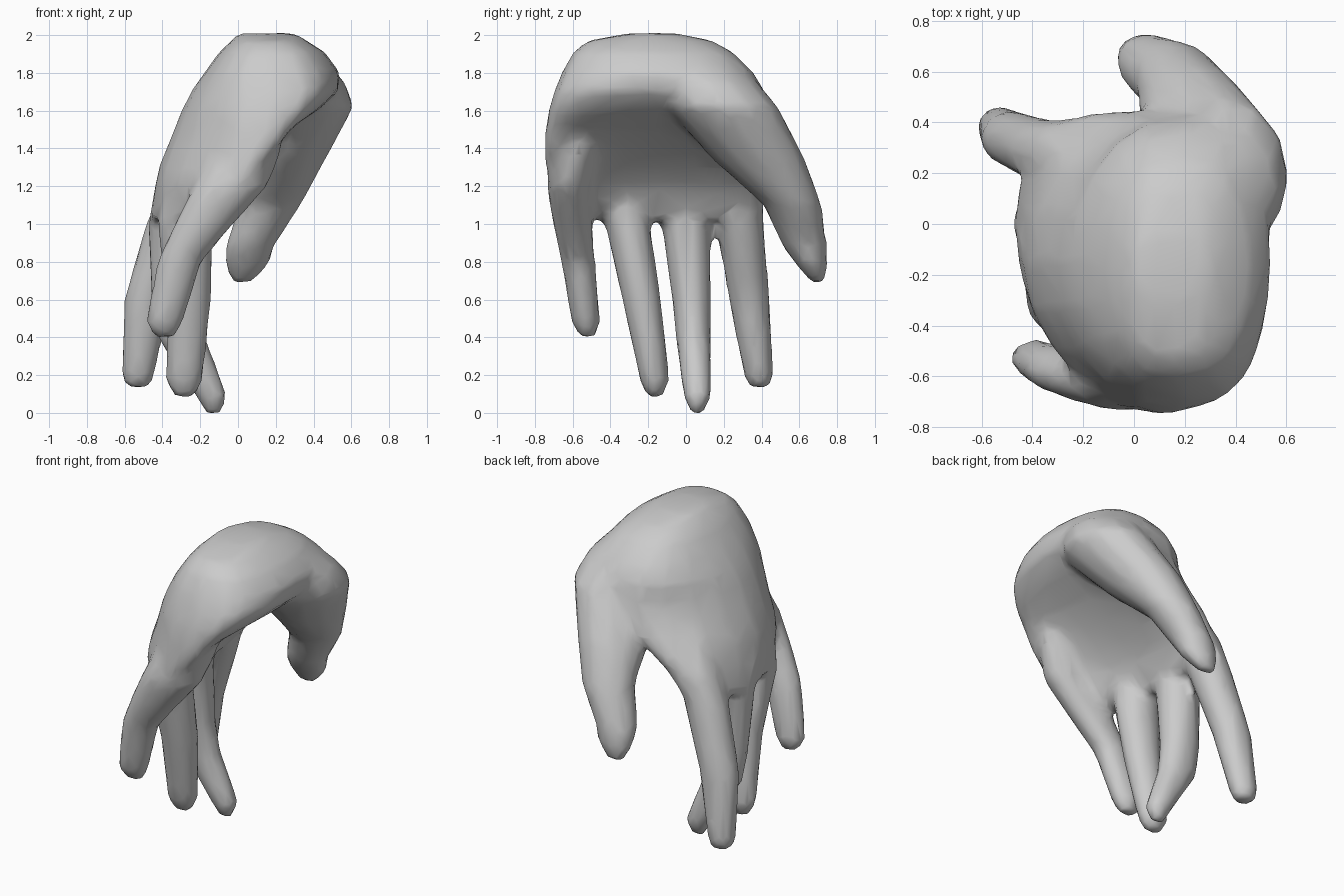
import bpy, bmesh
from math import sin, cos, tau

bm = bmesh.new()


def loft(rings):
    """Skin a stack of closed rings and cap both ends."""
    rows = [[bm.verts.new(p) for p in r] for r in rings]
    n = len(rows[0])
    faces = [bm.faces.new(rows[0]), bm.faces.new(rows[-1])]
    for a, b in zip(rows, rows[1:]):
        for i in range(n):
            j = (i + 1) % n
            faces.append(bm.faces.new((a[i], a[j], b[j], b[i])))
    bmesh.ops.recalc_face_normals(bm, faces=faces)


def digit(sections, n=12):
    """Finger from oval level sections: x, y, z, radius x, radius y."""
    loft([[(x + rx * cos(tau * i / n), y + ry * sin(tau * i / n), z) for i in range(n)]
          for x, y, z, rx, ry in sections])


def palm_ring(z, y0, y1, mid, half, curl_little, curl_index, n=20):
    """Cupped level section of the palm: a bent oval."""
    pts = []
    for i in range(n):
        u, s = cos(tau * i / n), sin(tau * i / n)
        if abs(s) < 1e-6:
            s = 0
        curl = curl_index if u > 0 else curl_little
        side = half * abs(s) ** 0.7 * (1 if s > 0 else -1)
        pts.append((mid + curl * u * u + side, (y0 + y1) / 2 + (y1 - y0) / 2 * u, z))
    return pts


# palm, from the closed wrist and heel down to the knuckles
loft([palm_ring(*r) for r in [
    (2.01, -.30, -.05, .15, .15, 0, 0),
    (1.97, -.52, .14, .165, .20, 0, 0),
    (1.91, -.60, .25, .18, .28, 0, 0),
    (1.80, -.66, .36, .18, .36, 0, .03),
    (1.70, -.70, .42, .14, .39, .06, .08),
    (1.60, -.73, .44, .06, .36, .12, .18),
    (1.50, -.745, .45, -.05, .29, .20, .20),
    (1.40, -.75, .45, -.14, .24, .26, .17),
    (1.30, -.745, .45, -.22, .20, .28, .12),
    (1.20, -.73, .43, -.28, .16, .28, .08),
    (1.02, -.47, .41, -.35, .12, .08, .02)]])

# little finger
digit([(.14, -.52, 1.6, .12, .08), (.04, -.58, 1.38, .19, .12), (-.04, -.62, 1.2, .20, .12),
       (-.18, -.60, 1.0, .16, .105), (-.31, -.57, .8, .12, .092),
       (-.39, -.53, .48, .10, .077), (-.39, -.52, .40, .06, .04)])
# ring finger
digit([(-.22, -.35, 1.35, .05, .05), (-.27, -.33, 1.15, .13, .12), (-.28, -.31, 1.0, .15, .12),
       (-.26, -.235, .6, .12, .105), (-.285, -.165, .17, .10, .08), (-.285, -.165, .08, .055, .04)])
# middle finger, bent at the joint
digit([(-.28, 0, 1.35, .05, .05), (-.32, 0, 1.15, .12, .12), (-.34, 0, 1.0, .14, .13),
       (-.33, .03, .6, .13, .105), (-.30, .04, .4, .13, .095),
       (-.14, .06, .09, .085, .077), (-.13, .06, -.005, .045, .035)])
# index finger
digit([(-.22, .22, 1.4, .06, .08), (-.28, .26, 1.2, .12, .14), (-.35, .285, 1.0, .14, .128),
       (-.48, .335, .6, .125, .11), (-.53, .385, .2, .09, .08), (-.53, .39, .135, .065, .055)])
# thumb with its fleshy base
digit([(.28, .05, 1.85, .20, .20), (.33, .12, 1.75, .24, .26), (.36, .19, 1.62, .255, .30),
       (.25, .38, 1.35, .22, .25), (.17, .565, 1.1, .165, .155), (.06, .63, .88, .13, .12),
       (.05, .66, .8, .125, .09), (.02, .70, .69, .06, .04)])

mesh = bpy.data.meshes.new("hand")
bm.to_mesh(mesh)
bm.free()
hand = bpy.data.objects.new("hand", mesh)
bpy.context.collection.objects.link(hand)

# fuse the parts into one skin, soften the webs, then thin to low-poly
fuse = hand.modifiers.new("fuse", 'REMESH')
fuse.mode = 'VOXEL'
fuse.voxel_size = 0.024
fuse.use_smooth_shade = True
soft = hand.modifiers.new("soften", 'SMOOTH')
soft.factor = 0.5
soft.iterations = 10
thin = hand.modifiers.new("thin", 'DECIMATE')
thin.ratio = 0.1
